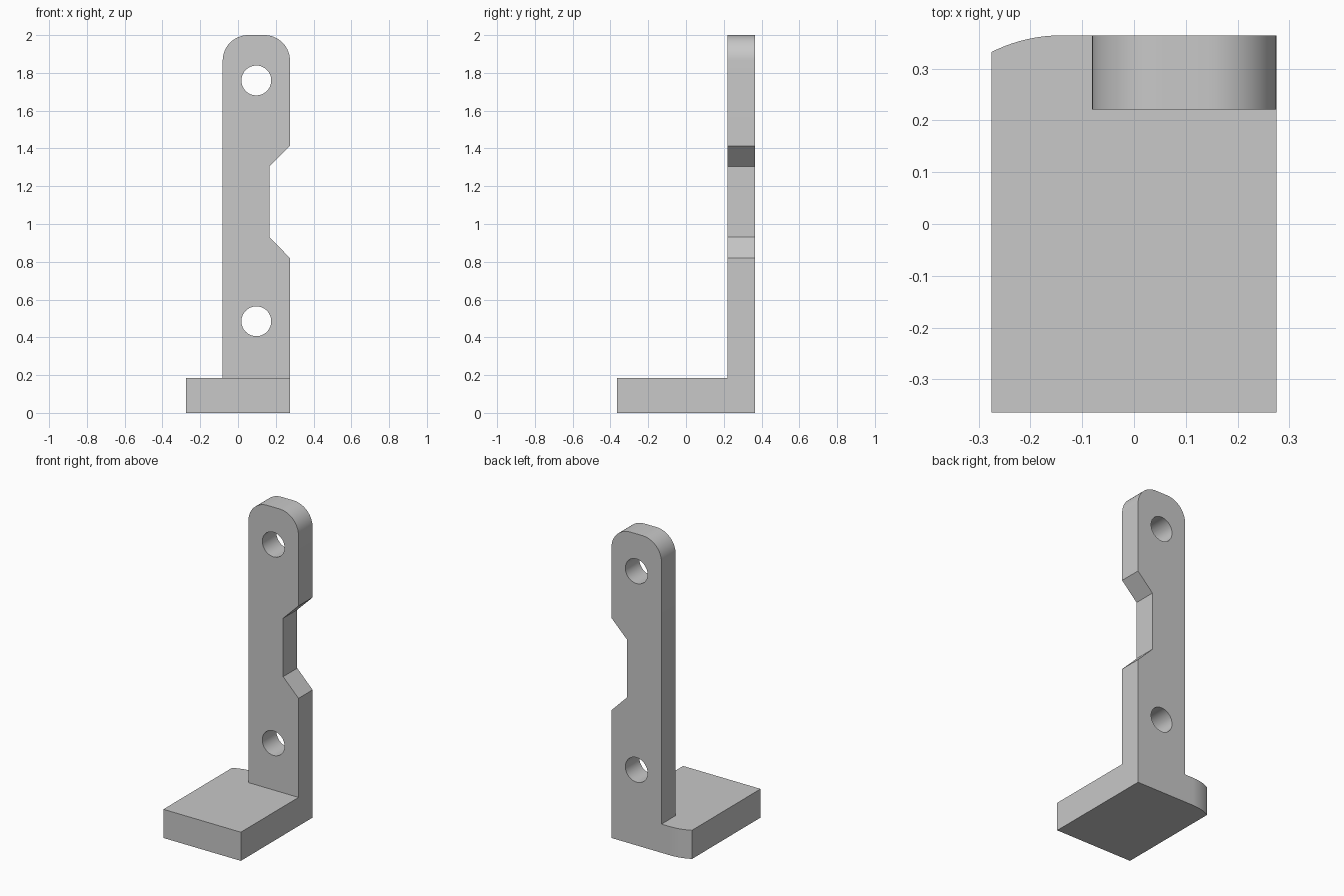
import bpy
import bmesh
from math import sin, cos, pi, radians
from mathutils import Vector, Matrix

cube = bpy.data.objects.get("Cube")
if cube:
    bpy.data.objects.remove(cube, do_unlink=True)

HALF_X, HALF_Y = 0.275, 0.364
BASE_TOP = 0.184
POST_LEFT, POST_FRONT = -0.081, 0.221
HOLE_X = (POST_LEFT + HALF_X) / 2

grey = bpy.data.materials.new("plain grey")
grey.use_nodes = True
colour = (0.58, 0.58, 0.58, 1)
grey.diffuse_color = colour
grey.node_tree.nodes["Principled BSDF"].inputs["Base Color"].default_value = colour


def arc(cx, cy, r, start, end, steps):
    """Points on an arc, angles in degrees."""
    angles = [radians(start + (end - start) * i / steps) for i in range(steps + 1)]
    return [(cx + r * cos(a), cy + r * sin(a)) for a in angles]


def prism(name, points, direction):
    """Extrude a closed outline of 3D points along a direction."""
    bm = bmesh.new()
    face = bm.faces.new([bm.verts.new(p) for p in points])
    top = bmesh.ops.extrude_face_region(bm, geom=[face])["geom"]
    bmesh.ops.translate(bm, vec=Vector(direction),
                        verts=[v for v in top if isinstance(v, bmesh.types.BMVert)])
    bmesh.ops.recalc_face_normals(bm, faces=bm.faces)
    mesh = bpy.data.meshes.new(name)
    bm.to_mesh(mesh)
    bm.free()
    mesh.materials.append(grey)
    obj = bpy.data.objects.new(name, mesh)
    bpy.context.collection.objects.link(obj)
    return obj


def combine(target, other, operation):
    """Apply a boolean and remove the other object."""
    bpy.context.view_layer.objects.active = target
    mod = target.modifiers.new(operation.lower(), 'BOOLEAN')
    mod.operation, mod.object, mod.solver = operation, other, 'EXACT'
    bpy.ops.object.modifier_apply(modifier=mod.name)
    bpy.data.objects.remove(other, do_unlink=True)


# Foot plate with one gently rounded back corner
foot = [(-HALF_X, -HALF_Y), (HALF_X, -HALF_Y), (HALF_X, HALF_Y)]
foot += arc(-0.14, HALF_Y - 0.3, 0.3, 90, 116.7, 10)
foot[-1] = (-HALF_X, foot[-1][1])
bracket = prism("bracket", [(x, y, 0) for x, y in foot], (0, 0, BASE_TOP))

# Upright with a side notch and rounded top corners
R = 0.135
outline = [(POST_LEFT, 0.05), (HALF_X, 0.05), (HALF_X, 0.82), (0.166, 0.93),
           (0.166, 1.305), (HALF_X, 1.413)]
outline += arc(HALF_X - R, 2 - R, R, 0, 90, 14)
outline += arc(POST_LEFT + R, 2 - R, R, 90, 180, 14)
upright = prism("upright", [(x, POST_FRONT, z) for x, z in outline],
                (0, HALF_Y - POST_FRONT, 0))

# Two screw holes through the upright
for z in (0.485, 1.76):
    ring = arc(HOLE_X, z, 0.079, 0, 360, 48)[:-1]
    cutter = prism("hole_cutter", [(x, 0.1, y) for x, y in ring], (0, 0.4, 0))
    cutter.hide_render = True
    combine(upright, cutter, 'DIFFERENCE')

combine(bracket, upright, 'UNION')

# Merge coplanar faces, then smooth only the curved walls
bm = bmesh.new()
bm.from_mesh(bracket.data)
bmesh.ops.remove_doubles(bm, verts=bm.verts, dist=0.0001)
bmesh.ops.dissolve_limit(bm, angle_limit=radians(0.5), verts=bm.verts, edges=bm.edges)
bm.to_mesh(bracket.data)
bm.free()
bpy.ops.object.select_all(action='DESELECT')
bracket.select_set(True)
bpy.context.view_layer.objects.active = bracket
bpy.ops.object.shade_smooth_by_angle(angle=radians(25))
